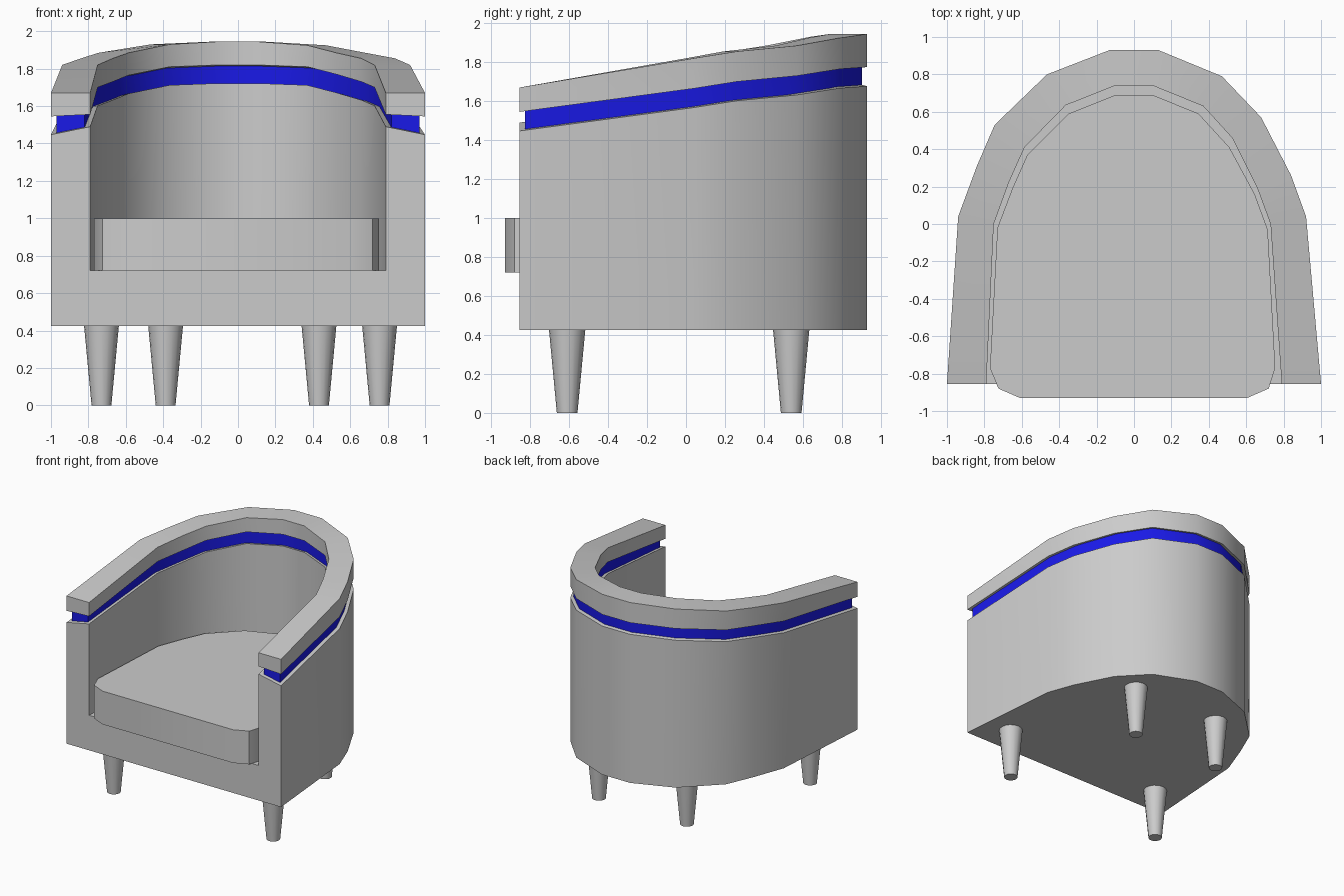
import bpy, bmesh

if "Cube" in bpy.data.objects:
    bpy.data.objects.remove(bpy.data.objects["Cube"])

# Plan outlines running from the left arm front, round the back, to the right arm front
OUTER = [(-1, -.855), (-.94, .04), (-.84, .31), (-.745, .53), (-.465, .80), (-.13, .93),
         (.13, .93), (.47, .79), (.68, .57), (.84, .26), (.92, .04), (1, -.855)]
INNER = [(-.79, -.855), (-.75, 0), (-.67, .22), (-.585, .41), (-.365, .635), (-.10, .74),
         (.10, .74), (.37, .63), (.525, .46), (.66, .19), (.73, 0), (.79, -.855)]
# Heights at each station: rim top, rim underside outside, rim underside inside
TOP = [1.67, 1.82, 1.855, 1.885, 1.93, 1.945, 1.945, 1.925, 1.885, 1.855, 1.82, 1.67]
RIM_OUT = [1.545, 1.665, 1.70, 1.725, 1.765, 1.775, 1.775, 1.765, 1.73, 1.70, 1.665, 1.545]
RIM_IN = [1.555, 1.70, 1.73, 1.765, 1.81, 1.82, 1.82, 1.81, 1.77, 1.73, 1.70, 1.555]
N = len(OUTER)
GAP = .098
BODY_OUT = [z - GAP for z in RIM_OUT]
BODY_IN = [z - GAP for z in RIM_IN]
BODY_IN[0] = BODY_IN[-1] = 1.49


def lift(outline, z):
    zs = z if isinstance(z, list) else [z] * len(outline)
    return [(x, y, h) for (x, y), h in zip(outline, zs)]


def finish(bm, name, color=None):
    bmesh.ops.recalc_face_normals(bm, faces=bm.faces)
    me = bpy.data.meshes.new(name)
    bm.to_mesh(me)
    bm.free()
    ob = bpy.data.objects.new(name, me)
    bpy.context.collection.objects.link(ob)
    if color:
        mat = bpy.data.materials.new(name + "_colour")
        mat.diffuse_color = color
        mat.use_nodes = True
        mat.node_tree.nodes["Principled BSDF"].inputs["Base Color"].default_value = mat.diffuse_color
        me.materials.append(mat)
    bpy.ops.object.select_all(action='DESELECT')
    ob.select_set(True)
    bpy.context.view_layer.objects.active = ob
    bpy.ops.object.shade_smooth_by_angle(angle=0.5)
    return ob


def bridge(bm, a, b):
    for i in range(len(a) - 1):
        bm.faces.new((a[i], a[i + 1], b[i + 1], b[i]))


def rails(bm, *lines):
    return [[bm.verts.new(p) for p in line] for line in lines]


def u_strip(name, lines, color=None):
    """Closed four-rail strip with capped ends."""
    bm = bmesh.new()
    r = rails(bm, *lines)
    for k in range(4):
        bridge(bm, r[k], r[(k + 1) % 4])
    for end in (0, -1):
        bm.faces.new([rail[end] for rail in r])
    return finish(bm, name, color)


# Tub body: outer shell, sloping wall top, seat well and solid front apron
bm = bmesh.new()
ob, ot, it, ib = rails(bm, lift(OUTER, .425), lift(OUTER, BODY_OUT),
                       lift(INNER, BODY_IN), lift(INNER, .72))
bridge(bm, ob, ot)
bridge(bm, ot, it)
bridge(bm, it, ib)
bm.faces.new(ob)
bm.faces.new(ib)
bm.faces.new((ob[0], ot[0], it[0], ib[0], ib[-1], it[-1], ot[-1], ob[-1]))
finish(bm, "tub_body")

# Top rail
u_strip("top_rail", [lift(OUTER, RIM_OUT), lift(OUTER, TOP), lift(INNER, TOP), lift(INNER, RIM_IN)])


# Recessed blue band between body and rail
def inset(a, b, t=.14):
    pts = [(p[0] + (q[0] - p[0]) * t, p[1] + (q[1] - p[1]) * t) for p, q in zip(a, b)]
    for i in (0, -1):
        pts[i] = (pts[i][0], pts[i][1] + .028)
    return pts


band_out, band_in = inset(OUTER, INNER), inset(INNER, OUTER)
u_strip("blue_band", [lift(band_out, [z - .005 for z in BODY_OUT]),
                      lift(band_out, [z + .012 for z in RIM_OUT]),
                      lift(band_in, [z + .005 for z in RIM_IN]),
                      lift(band_in, [z - .012 for z in BODY_IN])], (.01, .01, .8, 1))

# Seat cushion
CUSHION = [(-.61, -.93), (-.725, -.88), (-.77, -.77), (-.73, -.02), (-.65, .19), (-.57, .37),
           (-.35, .59), (-.10, .69), (.10, .69), (.345, .59), (.51, .41), (.645, .16),
           (.715, -.03), (.755, -.77), (.72, -.88), (.605, -.93)]
bm = bmesh.new()
low, high = rails(bm, lift(CUSHION, .72), lift(CUSHION, 1.0))
bridge(bm, low + low[:1], high + high[:1])
bm.faces.new(low)
bm.faces.new(high)
finish(bm, "seat_cushion")

# Tapered legs
for name, x, y in (("front_leg_left", -.73, -.61), ("front_leg_right", .757, -.61),
                   ("back_leg_left", -.387, .54), ("back_leg_right", .433, .54)):
    bm = bmesh.new()
    bmesh.ops.create_cone(bm, cap_ends=True, segments=16, radius1=.053, radius2=.093, depth=.425)
    bmesh.ops.translate(bm, verts=bm.verts, vec=(x, y, .2125))
    finish(bm, name)
